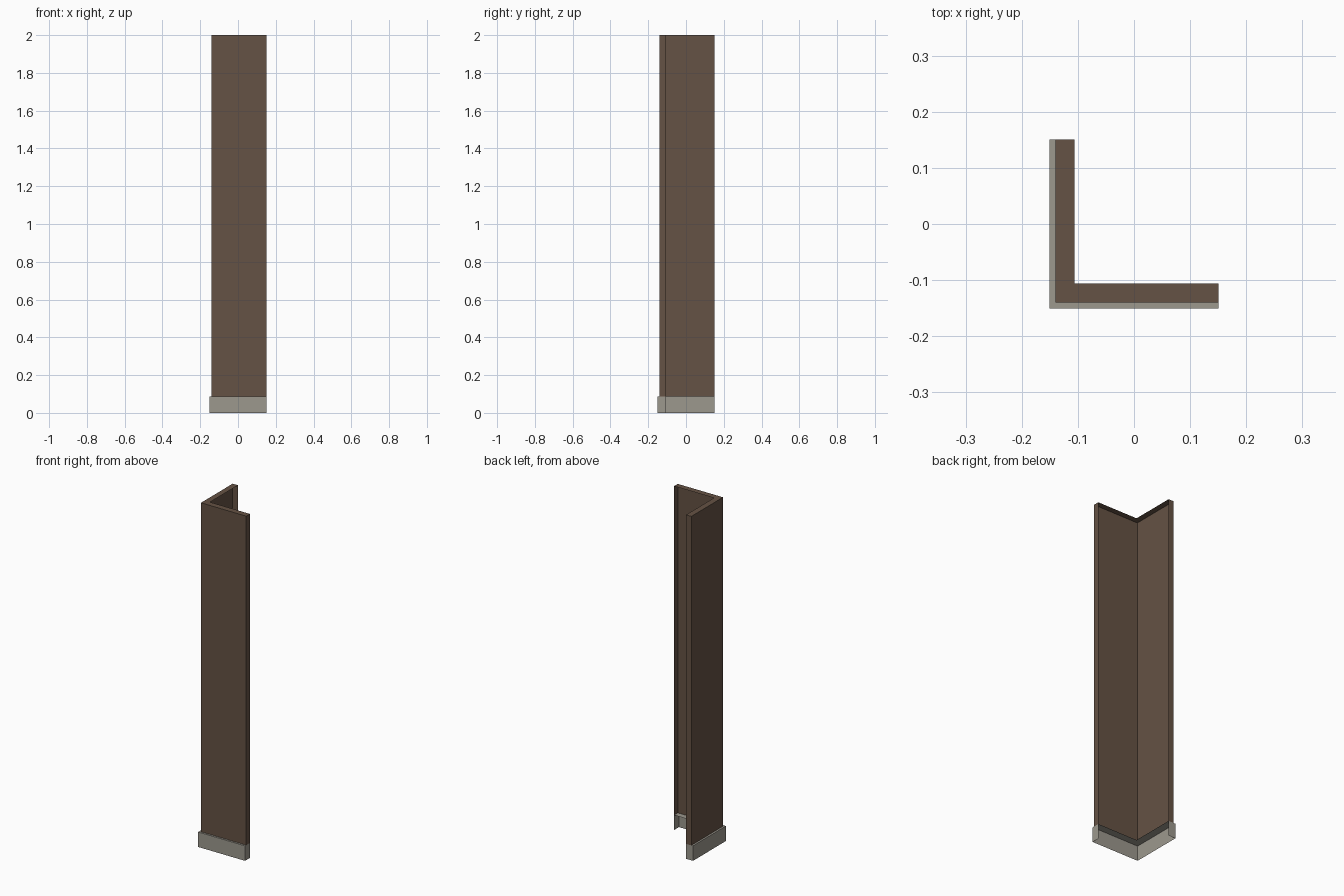
import bpy
import bmesh

cube = bpy.data.objects.get("Cube")
if cube:
    bpy.data.objects.remove(cube, do_unlink=True)

END = 0.151      # free ends of both legs
INNER = -0.106   # inner edge of both legs
BASE_TOP = 0.087


def make_material(name, rgb):
    mat = bpy.data.materials.new(name)
    mat.use_nodes = True
    color = (*rgb, 1.0)
    mat.diffuse_color = color
    bsdf = mat.node_tree.nodes["Principled BSDF"]
    bsdf.inputs["Base Color"].default_value = color
    bsdf.inputs["Roughness"].default_value = 0.8
    return mat


def corner_shell(name, outer, z0, z1, mat):
    """L-shaped shell: top, outer walls and end caps, open inside and below."""
    plan = [(END, outer), (END, INNER), (INNER, INNER),
            (INNER, END), (outer, END), (outer, outer)]
    bm = bmesh.new()
    low = [bm.verts.new((x, y, z0)) for x, y in plan]
    high = [bm.verts.new((x, y, z1)) for x, y in plan]
    bm.faces.new(high)
    # Walls on every edge except the two inner ones
    for i in (0, 3, 4, 5):
        j = (i + 1) % 6
        bm.faces.new((low[i], low[j], high[j], high[i]))
    # Drop the unused lower corner on the inside
    bmesh.ops.delete(bm, geom=[v for v in bm.verts if not v.link_faces], context='VERTS')
    mesh = bpy.data.meshes.new(name)
    bm.to_mesh(mesh)
    bm.free()
    mesh.materials.append(mat)
    obj = bpy.data.objects.new(name, mesh)
    bpy.context.collection.objects.link(obj)
    return obj


brown = make_material("brown panel", (0.130, 0.085, 0.058))
grey = make_material("grey stone", (0.333, 0.314, 0.270))

# Tall corner panel standing on a slightly wider plinth
corner_shell("corner_panel", -0.140, BASE_TOP, 2.0, brown)
corner_shell("base_plinth", -0.151, 0.0, BASE_TOP, grey)
